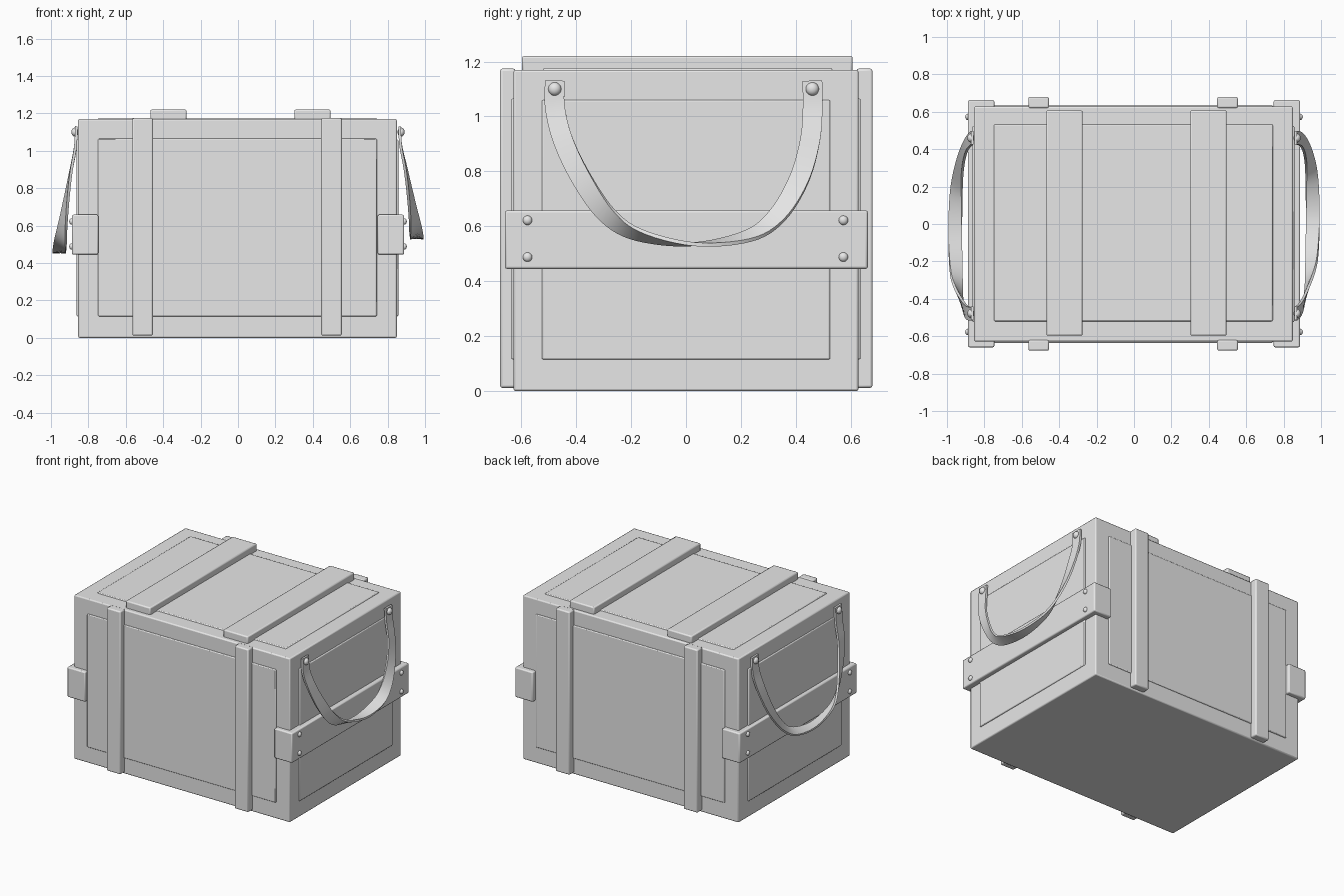
import bpy, bmesh, math
from mathutils import Vector

if "Cube" in bpy.data.objects:
    bpy.data.objects.remove(bpy.data.objects["Cube"])

grey = bpy.data.materials.new("light_grey")
grey.diffuse_color = (0.8, 0.8, 0.8, 1)
grey.use_nodes = True
grey.node_tree.nodes["Principled BSDF"].inputs["Base Color"].default_value = grey.diffuse_color


def finish(name, bm, bevel=0.0, segs=2):
    bmesh.ops.recalc_face_normals(bm, faces=bm.faces)
    me = bpy.data.meshes.new(name)
    bm.to_mesh(me)
    bm.free()
    ob = bpy.data.objects.new(name, me)
    bpy.context.collection.objects.link(ob)
    me.materials.append(grey)
    if bevel:
        m = ob.modifiers.new("bevel", 'BEVEL')
        m.width, m.segments, m.limit_method = bevel, segs, 'ANGLE'
    bpy.ops.object.select_all(action='DESELECT')
    ob.select_set(True)
    bpy.context.view_layer.objects.active = ob
    bpy.ops.object.shade_smooth_by_angle(angle=math.radians(35))
    return ob


def box(name, lo, hi, bevel=0.006):
    bm = bmesh.new()
    bmesh.ops.create_cube(bm, size=1)
    for v in bm.verts:
        v.co = [l + (c + 0.5) * (h - l) for l, h, c in zip(lo, hi, v.co)]
    return finish(name, bm, bevel)


def rivet(name, pos, r):
    bm = bmesh.new()
    bmesh.ops.create_uvsphere(bm, u_segments=16, v_segments=10, radius=r)
    for v in bm.verts:
        v.co = Vector((v.co.x * 0.8, v.co.y, v.co.z)) + Vector(pos)
    return finish(name, bm)


# Crate body and shallow raised panels (none on the underside)
X0, X1, Y, Z = -0.855, 0.849, 0.628, 1.17
P = 0.008
box("crate_body", (X0, -Y, 0), (X1, Y, Z), 0.008)
box("front_panel", (-0.748, -Y - P, 0.115), (0.742, -Y + 0.02, 1.065))
box("back_panel", (-0.748, Y - 0.02, 0.115), (0.742, Y + P, 1.065))
box("right_panel", (X1 - 0.02, -0.525, 0.115), (X1 + P, 0.525, 1.06))
box("left_panel", (X0 - P, -0.525, 0.115), (X0 + 0.02, 0.525, 1.06))
box("top_panel", (-0.748, -0.52, Z - 0.02), (0.742, 0.533, Z + P - 0.002))

# Vertical battens front and back, and lid battens
for x in (-0.51, 0.50):
    box("front_batten", (x - 0.055, -0.677, 0.012), (x + 0.055, -0.62, 1.174), 0.008)
    box("back_batten", (x - 0.055, 0.62, 0.012), (x + 0.055, 0.679, 1.174), 0.008)
for x in (-0.372, 0.398):
    box("lid_batten", (x - 0.097, -0.597, 1.16), (x + 0.097, 0.607, 1.22), 0.008)

# Side bands wrapping round the corners
for s, name in ((1, "right"), (-1, "left")):
    prof = [(0.747, -0.659), (0.888, -0.659), (0.888, 0.662), (0.747, 0.662),
            (0.747, 0.61), (0.83, 0.61), (0.83, -0.61), (0.747, -0.61)]
    bm = bmesh.new()
    f = bm.faces.new([bm.verts.new((s * x, y, 0.445)) for x, y in prof])
    ext = bmesh.ops.extrude_face_region(bm, geom=[f])['geom']
    bmesh.ops.translate(bm, vec=(0, 0, 0.213),
                        verts=[g for g in ext if isinstance(g, bmesh.types.BMVert)])
    finish(name + "_band", bm, 0.008)
    for y in (-0.577, 0.573):
        for z in (0.488, 0.622):
            rivet(name + "_band_rivet", (s * 0.889, y, z), 0.017)


def spline(pts, n=6):
    """Catmull-Rom points through the given path."""
    p = [2 * pts[0] - pts[1]] + pts + [2 * pts[-1] - pts[-2]]
    out = []
    for i in range(1, len(p) - 2):
        a, b, c, d = p[i - 1:i + 3]
        for k in range(n):
            t = k / n
            out.append(0.5 * (2 * b + (c - a) * t + (2 * a - 5 * b + 4 * c - d) * t * t
                              + (3 * b - a - 3 * c + d) * t ** 3))
    return out + [pts[-1]]


def handle(name, s, low, skew):
    yz = [(-0.478, 1.13), (-0.478, 1.03), (-0.455, 0.91), (-0.395, 0.77), (-0.31, 0.64),
          (-0.2, 0.568), (0, 0.534), (0.2, 0.565), (0.31, 0.64), (0.395, 0.77),
          (0.443, 0.91), (0.46, 1.03), (0.46, 1.13)]
    pts = []
    for y, z in yz:
        d = max(0, (1.05 - z) / (1.05 - 0.534))
        base = 0.864 + 0.092 * d ** 0.85
        pts.append(Vector((s * base, y + skew * d, 1.13 - (1.13 - z) * (1.13 - low) / 0.596)))
    path = spline(pts)
    out = Vector((s, 0, 0))
    bm = bmesh.new()
    rings, n = [], len(path) - 1
    for i, p in enumerate(path):
        t = (path[min(i + 1, n)] - path[max(i - 1, 0)]).normalized()
        nor = Vector((0, -t.z, t.y)).normalized()      # towards the inside of the loop
        u = min(max((i / n - 0.12) / 0.76, 0), 1)
        a = math.pi * u * u * (3 - 2 * u)              # half twist along the strap
        w = nor * math.cos(a) + out * math.sin(a)
        w = (w - t * w.dot(t)).normalized()
        h = t.cross(w)
        rings.append([bm.verts.new(p + w * (0.036 * j) + h * (0.007 * k))
                      for j, k in ((-1, -1), (1, -1), (1, 1), (-1, 1))])
    for r, q in zip(rings, rings[1:]):
        for j in range(4):
            bm.faces.new((r[j], r[(j + 1) % 4], q[(j + 1) % 4], q[j]))
    bm.faces.new(rings[0])
    bm.faces.new(rings[-1])
    finish(name, bm)
    for y in (-0.478, 0.46):
        rivet(name + "_rivet", (s * 0.872, y, 1.10), 0.024)


# Twisted carrying straps
handle("right_handle", 1, 0.535, 0.03)
handle("left_handle", -1, 0.46, -0.06)
